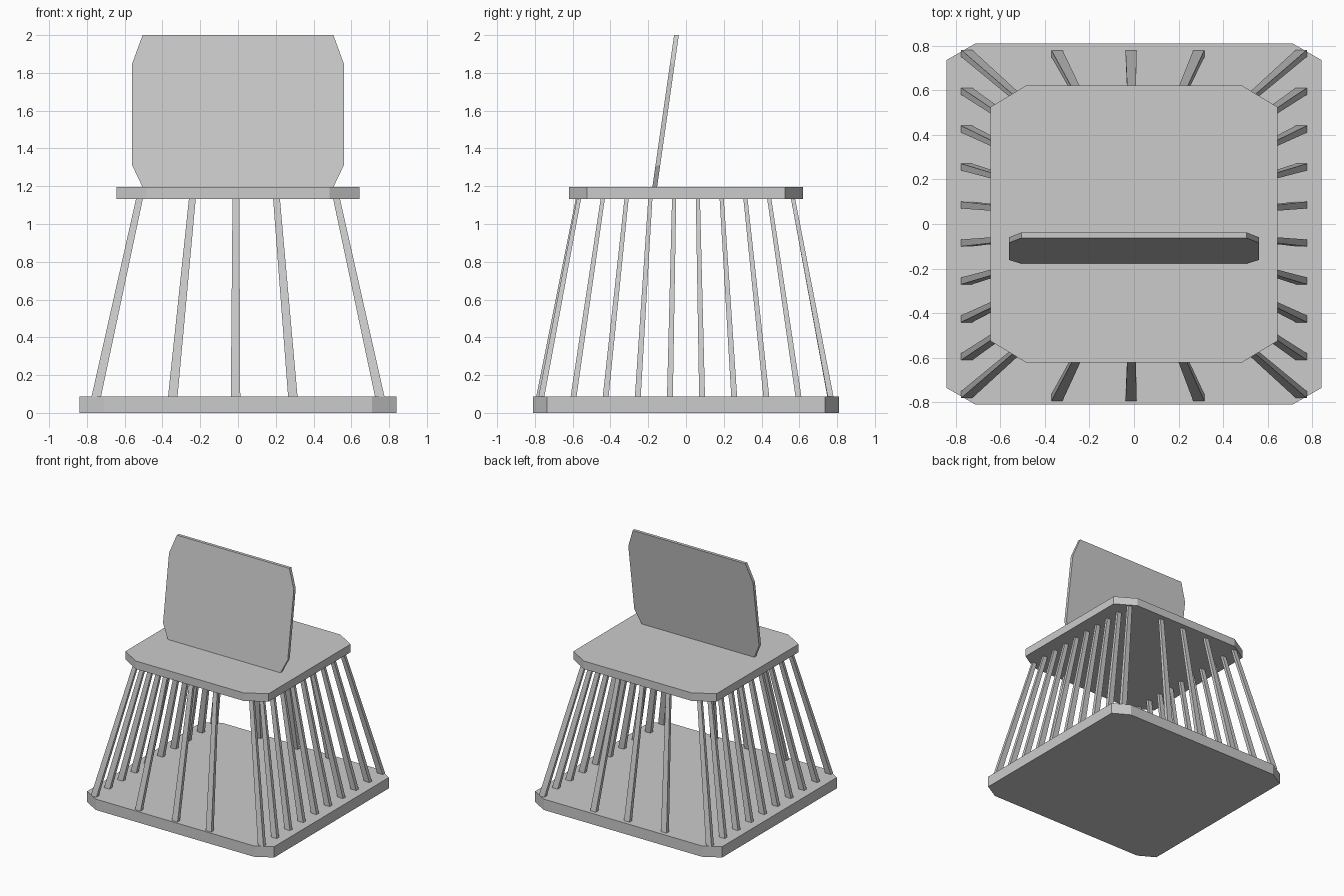
import bpy, bmesh
from math import atan2

if "Cube" in bpy.data.objects:
    bpy.data.objects.remove(bpy.data.objects["Cube"])


def finish(bm, name):
    bmesh.ops.recalc_face_normals(bm, faces=bm.faces)
    mesh = bpy.data.meshes.new(name)
    bm.to_mesh(mesh)
    bm.free()
    obj = bpy.data.objects.new(name, mesh)
    bpy.context.collection.objects.link(obj)
    return obj


def octagon(hx, hy, cx, cy):
    """Rectangle outline with cut corners; cx, cy are where the cuts start."""
    return [(cx, -hy), (hx, -cy), (hx, cy), (cx, hy),
            (-cx, hy), (-hx, cy), (-hx, -cy), (-cx, -hy)]


def prism(name, bottom, top):
    """Solid between two matching rings of points."""
    bm = bmesh.new()
    a = [bm.verts.new(p) for p in bottom]
    b = [bm.verts.new(p) for p in top]
    n = len(a)
    bm.faces.new(a[::-1])
    bm.faces.new(b)
    for i in range(n):
        j = (i + 1) % n
        bm.faces.new((a[i], a[j], b[j], b[i]))
    return finish(bm, name)


def slab(name, outline, z0, z1):
    return prism(name, [(x, y, z0) for x, y in outline],
                 [(x, y, z1) for x, y in outline])


def rect(x, y, z, w, d):
    return [(x + sx * w / 2, y + sy * d / 2, z)
            for sx, sy in ((-1, -1), (1, -1), (1, 1), (-1, 1))]


def spindle(name, foot, head):
    """Tapered bar leaning in from the base to the seat."""
    return prism(name, rect(*foot, 0.088, 0.05, 0.031),
                 rect(*head, 1.132, 0.036, 0.022))


# Base and seat slabs
slab("base", octagon(0.84, 0.81, 0.71, 0.735), 0.0, 0.088)
slab("seat", octagon(0.643, 0.62, 0.485, 0.525), 1.132, 1.197)

# Leaning backrest panel: sheared along y as it rises
profile = [(0.505, 1.195), (0.56, 1.31), (0.56, 1.85), (0.505, 2.0)]
profile += [(-x, z) for x, z in reversed(profile)]
lean = 0.115 / 0.805


def back_ring(y):
    return [(x, y + (z - 1.195) * lean, z) for x, z in profile]


prism("backrest", back_ring(-0.178), back_ring(-0.153))

# Side spindles, ten on each side including the corners
for side, s in (("left", -1), ("right", 1)):
    for i in range(10):
        t = i / 9 * 2 - 1
        spindle(f"{side}_spindle_{i + 1}", (s * 0.75, t * 0.765), (s * 0.522, t * 0.567))

# Three spindles along the front and the back
for i, (xf, xh) in enumerate(((-0.345, -0.242), (-0.013, -0.011), (0.29, 0.204))):
    spindle(f"front_spindle_{i + 1}", (xf, -0.777), (xh, -0.573))
    spindle(f"back_spindle_{i + 1}", (xf, 0.763), (xh, 0.567))
